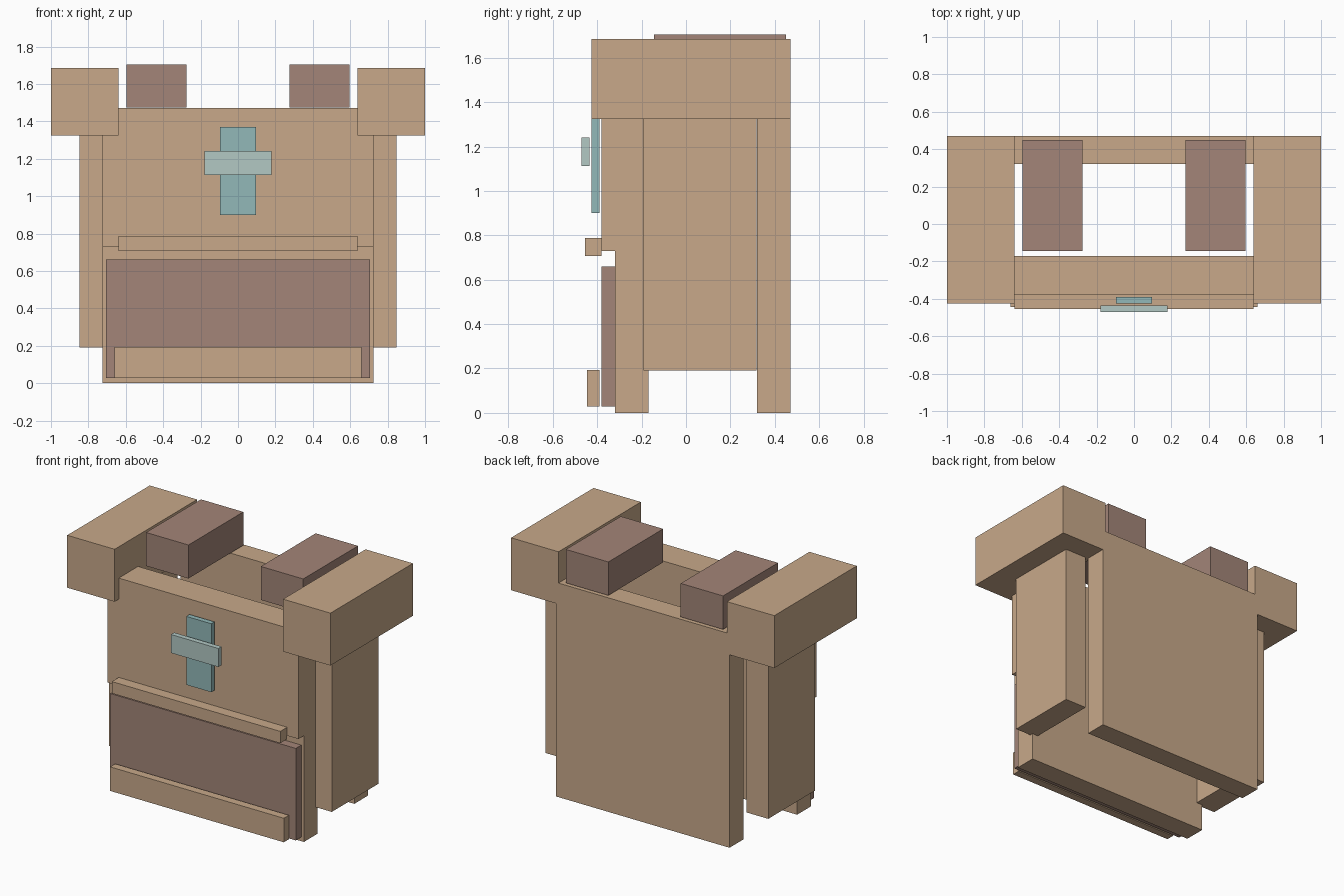
import bpy

cube = bpy.data.objects.get("Cube")
if cube:
    bpy.data.objects.remove(cube, do_unlink=True)


def material(name, rgb):
    mat = bpy.data.materials.new(name)
    mat.use_nodes = True
    colour = (*rgb, 1)
    mat.diffuse_color = colour
    mat.node_tree.nodes["Principled BSDF"].inputs["Base Color"].default_value = colour
    return mat


tan = material("tan leather", (0.578, 0.397, 0.254))
brown = material("brown leather", (0.366, 0.235, 0.188))
teal = material("teal", (0.287, 0.479, 0.479))
pale_teal = material("pale teal", (0.445, 0.578, 0.552))


def box(name, mat, x, y, z):
    """Box spanning the given (low, high) range on each axis."""
    spans = (x, y, z)
    bpy.ops.mesh.primitive_cube_add(size=1, location=[(a + b) / 2 for a, b in spans])
    obj = bpy.context.object
    obj.name = name
    obj.scale = [b - a for a, b in spans]
    bpy.ops.object.transform_apply(location=False, rotation=False, scale=True)
    obj.data.materials.append(mat)
    return obj


def wide(name, mat, half, y, z):
    """Box centred on the middle plane."""
    return box(name, mat, (-half, half), y, z)


def pair(name, mat, x, y, z):
    """Matching boxes on the left (+x) and right (-x)."""
    box("left_" + name, mat, x, y, z)
    box("right_" + name, mat, (-x[1], -x[0]), y, z)


# Main body panels
wide("front_panel", tan, 0.725, (-0.32, -0.17), (0, 1.47))
wide("back_panel", tan, 0.66, (0.32, 0.47), (0, 1.47))
pair("side_panel", tan, (0.68, 0.847), (-0.192, 0.317), (0.19, 1.325))

# Shoulders and the pads beside the neck
pair("shoulder", tan, (0.64, 1.0), (-0.425, 0.47), (1.325, 1.685))
pair("neck_pad", brown, (0.275, 0.597), (-0.145, 0.45), (1.475, 1.705))

# Layers on the front
wide("chest_plate", tan, 0.725, (-0.38, -0.32), (0.73, 1.47))
wide("belly_plate", brown, 0.705, (-0.38, -0.32), (0.028, 0.66))
wide("waist_strip", tan, 0.64, (-0.455, -0.38), (0.707, 0.788))
wide("hem_strip", tan, 0.66, (-0.445, -0.39), (0.028, 0.193))

# Cross-shaped ornament
wide("ornament_upright", teal, 0.095, (-0.425, -0.39), (0.9, 1.37))
wide("ornament_bar", pale_teal, 0.18, (-0.47, -0.435), (1.113, 1.24))
